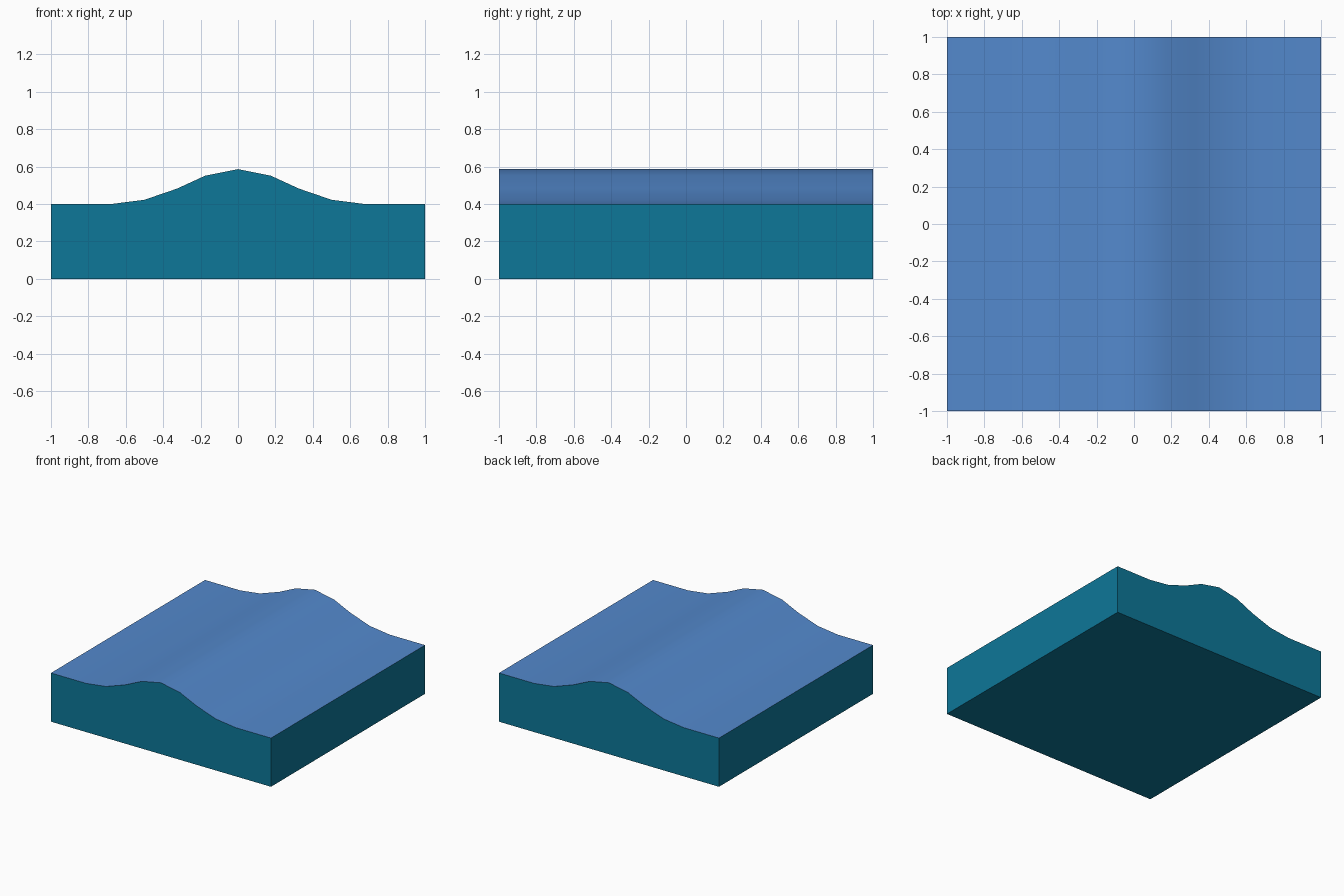
import bpy, bmesh, math

if "Cube" in bpy.data.objects:
    bpy.data.objects.remove(bpy.data.objects["Cube"])

def material(name, color):
    m = bpy.data.materials.new(name)
    m.diffuse_color = (*color, 1.0)
    m.use_nodes = True
    m.node_tree.nodes["Principled BSDF"].inputs["Base Color"].default_value = m.diffuse_color
    return m

teal = material("teal_base", (0.004, 0.184, 0.314))
blue = material("blue_top", (0.087, 0.250, 0.610))

# Half of the ridge cross-section (x, z), mirrored about the centre
half = [(1.0, 0.40), (0.68, 0.40), (0.50, 0.423), (0.325, 0.483), (0.175, 0.552)]
profile = ([(-1.0, 0.0), (1.0, 0.0)] + half + [(0.0, 0.587)]
           + [(-x, z) for x, z in reversed(half)])

# Extrude the cross-section along y
bm = bmesh.new()
cap = bm.faces.new([bm.verts.new((x, -1.0, z)) for x, z in profile])
ext = bmesh.ops.extrude_face_region(bm, geom=[cap], use_keep_orig=True)
moved = [g for g in ext["geom"] if isinstance(g, bmesh.types.BMVert)]
bmesh.ops.translate(bm, verts=moved, vec=(0, 2.0, 0))
bmesh.ops.recalc_face_normals(bm, faces=bm.faces)

# Upward faces are blue, walls and underside are teal
for f in bm.faces:
    f.material_index = 1 if f.normal.z > 0.3 else 0

mesh = bpy.data.meshes.new("ridged_block")
bm.to_mesh(mesh)
bm.free()
mesh.materials.append(teal)
mesh.materials.append(blue)
block = bpy.data.objects.new("ridged_block", mesh)
bpy.context.collection.objects.link(block)

# Smooth ridge, sharp outer edges
bpy.context.view_layer.objects.active = block
block.select_set(True)
bpy.ops.object.shade_smooth_by_angle(angle=math.radians(40))
